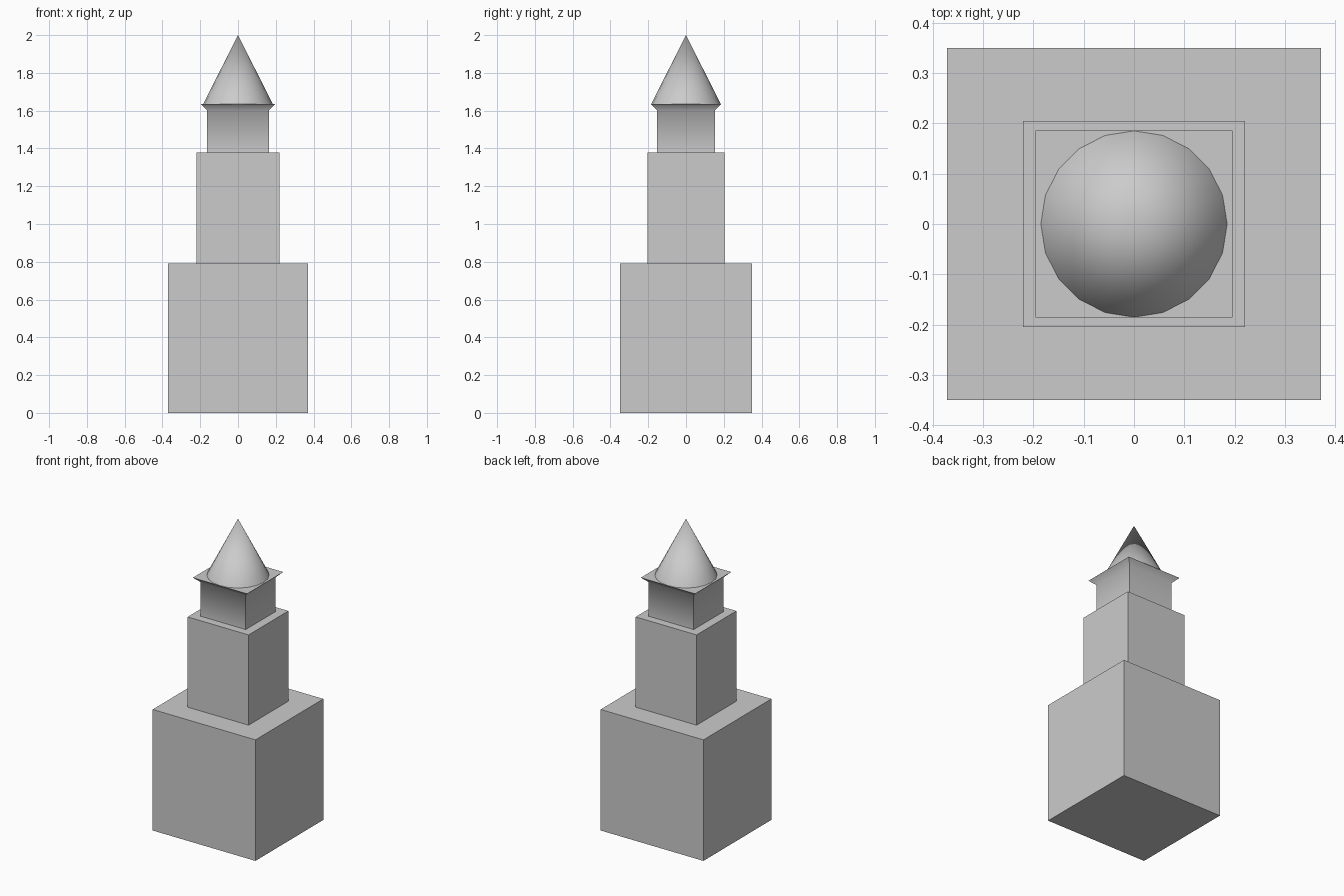
import bpy, bmesh, math

if "Cube" in bpy.data.objects:
    bpy.data.objects.remove(bpy.data.objects["Cube"])


def finish(bm, name):
    mesh = bpy.data.meshes.new(name)
    bmesh.ops.recalc_face_normals(bm, faces=bm.faces)
    bm.to_mesh(mesh)
    bm.free()
    ob = bpy.data.objects.new(name, mesh)
    bpy.context.collection.objects.link(ob)
    return ob


def tower_block(name, sections):
    """Stack of rectangular sections (half x, half y, z), capped at both ends."""
    bm = bmesh.new()
    rings = [[bm.verts.new((sx * hx, sy * hy, z))
              for sx, sy in ((-1, -1), (1, -1), (1, 1), (-1, 1))]
             for hx, hy, z in sections]
    for low, high in zip(rings, rings[1:]):
        for i in range(4):
            j = (i + 1) % 4
            bm.faces.new((low[i], low[j], high[j], high[i]))
    bm.faces.new(rings[0])
    bm.faces.new(rings[-1])
    return finish(bm, name)


# Lower and middle tiers
tower_block("base_tier", [(0.371, 0.35, 0), (0.371, 0.35, 0.79)])
tower_block("middle_tier", [(0.22, 0.205, 0.79), (0.22, 0.205, 1.379)])

# Upper tier with flared eaves, softened where wall meets flare
upper = tower_block("upper_tier", [(0.163, 0.153, 1.379), (0.163, 0.153, 1.602),
                                   (0.196, 0.186, 1.634)])
bpy.context.view_layer.objects.active = upper
upper.select_set(True)
bpy.ops.object.shade_smooth_by_angle(angle=math.radians(55))
upper.select_set(False)

# Smooth conical roof, open underneath
bpy.ops.mesh.primitive_cone_add(vertices=20, radius1=0.185, radius2=0, depth=0.366,
                                end_fill_type='NOTHING', location=(0, 0, 1.817))
roof = bpy.context.object
roof.name = "cone_roof"
bpy.ops.object.shade_smooth()
